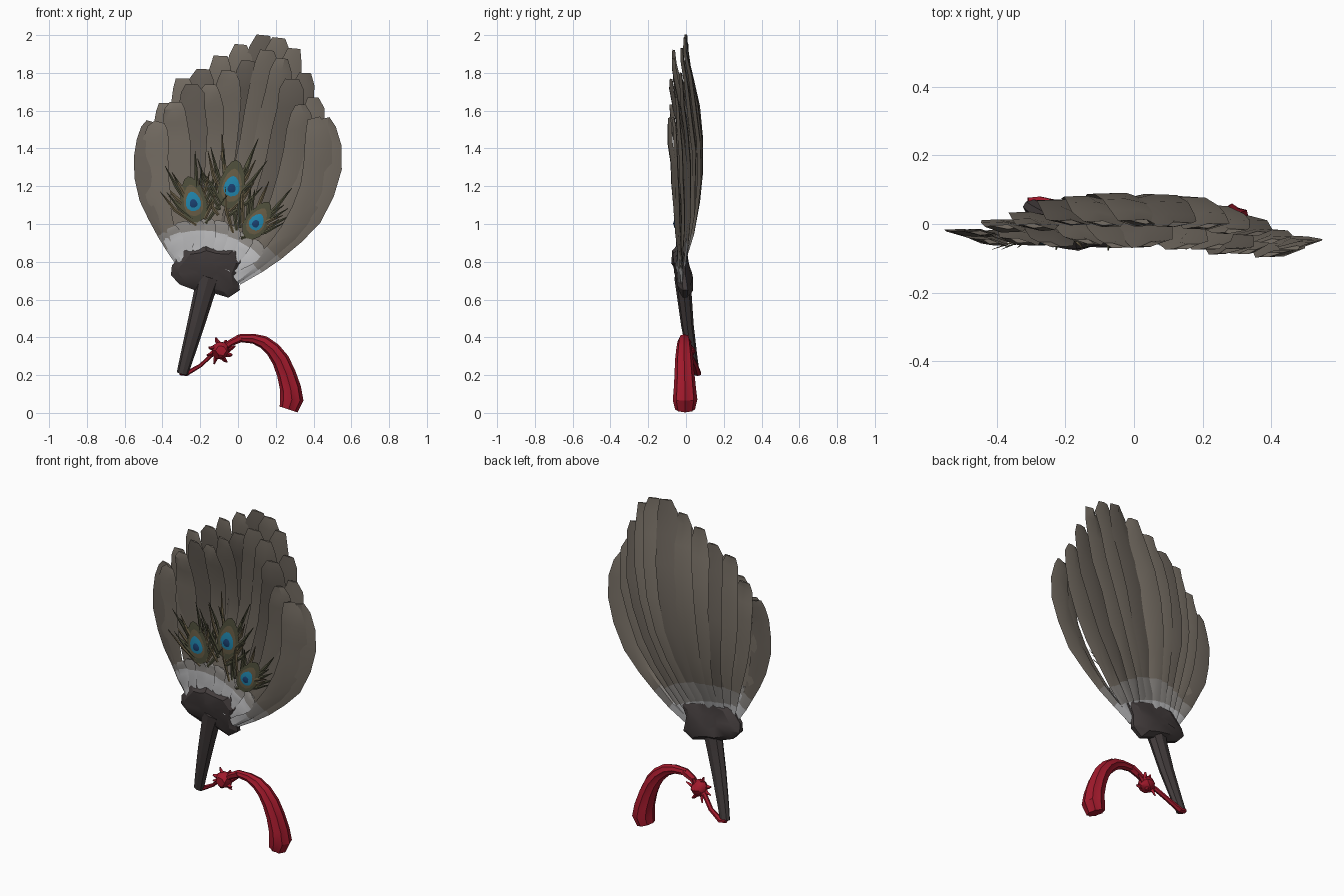
import bpy, bmesh, math, random
from mathutils import Vector as V

if "Cube" in bpy.data.objects:
    bpy.data.objects.remove(bpy.data.objects["Cube"])

random.seed(4)
R = random.uniform


def material(name, rgb):
    m = bpy.data.materials.new(name)
    m.diffuse_color = (*rgb, 1)
    m.use_nodes = True
    m.node_tree.nodes["Principled BSDF"].inputs["Base Color"].default_value = m.diffuse_color
    return m


TAUPE = material("taupe", (0.18, 0.155, 0.127))
BROWN = material("dark_taupe", (0.14, 0.12, 0.1))
MID = material("grey_down", (0.25, 0.235, 0.22))
PALE = material("pale_down", (0.48, 0.48, 0.49))
DARK = material("dark_wood", (0.055, 0.045, 0.045))
RED = material("red", (0.36, 0.01, 0.025))
OLIVE = material("olive", (0.08, 0.08, 0.045))
BRONZE = material("bronze", (0.14, 0.11, 0.06))
TEAL = material("teal", (0.015, 0.24, 0.42))
NAVY = material("navy", (0.01, 0.05, 0.16))


def build(name, pieces):
    """Join (verts, faces, material or list of materials) pieces into one object."""
    verts, faces, mats, idx = [], [], [], []
    for vs, fs, m in pieces:
        o = len(verts)
        verts += [tuple(v) for v in vs]
        faces += [[i + o for i in f] for f in fs]
        for k in (m if isinstance(m, list) else [m] * len(fs)):
            if k not in mats:
                mats.append(k)
            idx.append(mats.index(k))
    me = bpy.data.meshes.new(name)
    me.from_pydata(verts, [], faces)
    for m in mats:
        me.materials.append(m)
    me.polygons.foreach_set("material_index", idx)
    bm = bmesh.new()
    bm.from_mesh(me)
    bmesh.ops.recalc_face_normals(bm, faces=bm.faces)
    bm.to_mesh(me)
    bm.free()
    me.shade_smooth()
    me.set_sharp_from_angle(angle=math.radians(28))
    ob = bpy.data.objects.new(name, me)
    bpy.context.collection.objects.link(ob)
    return ob


def skin(rings):
    """Faces joining equal rings, with capped ends."""
    n, c = len(rings[0]), len(rings)
    fs = [[i * n + j, i * n + (j + 1) % n, (i + 1) * n + (j + 1) % n, (i + 1) * n + j]
          for i in range(c - 1) for j in range(n)]
    fs += [list(range(n))[::-1], list(range((c - 1) * n, c * n))]
    return [v for r in rings for v in r], fs


def tube(pts, radii, sides, mat, ysc=1.0, flute=0.0):
    pts = [V(p) for p in pts]
    rings = []
    for i, p in enumerate(pts):
        t = (pts[min(i + 1, len(pts) - 1)] - pts[max(i - 1, 0)]).normalized()
        n = t.cross(V((0, 1, 0)) if abs(t.y) < 0.9 else V((1, 0, 0))).normalized()
        b = n.cross(t)
        ring = []
        for k in range(sides):
            a = math.tau * k / sides
            r = radii[i] * (1 - flute * (k % 2))
            ring.append(p + n * r * math.cos(a) + b * r * ysc * math.sin(a))
        rings.append(ring)
    return (*skin(rings), mat)


STEPS = (0, .1, .2, .32, .45, .6, .74, .86, .95, 1)
WIDTH = (.35, .42, .52, .7, .9, 1, 1.02, .95, .78, .42)


def feather(root, ctrl, tip, yfun, half, roll, mats, jit=0.008):
    """Ridged blade along a quadratic curve in the xz plane."""
    p0, p1, p2 = (V((a[0], 0, a[1])) for a in (root, ctrl, tip))
    rings = []
    for t, w in zip(STEPS, WIDTH):
        p = p0 * (1 - t) ** 2 + p1 * 2 * t * (1 - t) + p2 * t * t
        d = ((p1 - p0) * (1 - t) + (p2 - p1) * t).normalized()
        n = V((d.z, 0, -d.x))
        p.y = yfun(t) + R(-jit, jit) * 0.6
        w = w * half
        q = n * R(-jit, jit) * 2.5
        Y = V((0, 1, 0))
        rings.append([p - n * (w + R(-jit, jit) * t) + Y * roll * w,
                      p + q - Y * (0.004 + 0.1 * w),
                      p + n * (w + R(-jit, jit) * t) - Y * roll * w,
                      p + q + Y * (0.004 + 0.1 * w)])
    vs, fs = skin(rings)
    ms = []
    for i in range(len(STEPS) - 1):
        ms += [mats[min(i, len(mats) - 1)]] * 4
    return vs, fs, ms + [mats[0], mats[-1]]


# long blades: back layer and a shorter front layer
TIPS = [(-.45, 1.54), (-.385, 1.64), (-.29, 1.77), (-.19, 1.82), (-.09, 1.89), (.02, 1.95),
        (.13, 2.0), (.22, 1.985), (.29, 1.93), (.35, 1.80), (.40, 1.67), (.46, 1.56)]


def layer(name, count, short, front):
    out = []
    for k in range(count):
        s = (k + 0.5 * front) / (len(TIPS) - 1)
        u = 2 * s - 1
        i = min(int(s * 11), 10)
        f = s * 11 - i
        root = (-.31 + .31 * s, .80 - .10 * s)
        tip = [TIPS[i][a] * (1 - f) + TIPS[i + 1][a] * f for a in (0, 1)]
        cut = short + (R(-.03, .03) if front else 0)
        tip = [root[a] + (tip[a] - root[a]) * cut for a in (0, 1)]
        # the outermost blades bow away and leave a slit
        cx = -.555 + 1.135 * s
        cx *= .84 if .06 < s < .94 else 1
        ctrl = (cx, 1.18 - .15 * s + .2 * (1 - u * u))
        arch = (1 - u * u) ** 1.4

        def y(t):
            return (-.025 + .092 * arch * math.sin(math.pi * min(1, t * 1.05)) + .025 * t
                    - .05 * u * u * t - .02 * u * t - front * (.012 + .05 * t * (1 - .75 * u * u))
                    + .005 * (k % 2))
        mats = [PALE, MID] + [TAUPE if (k + front) % 3 else BROWN]
        roll = (.2 if u < 0 else -.2) * (1 if front else .6)
        out.append(feather(root, ctrl, tip, y, .068 + .012 * (1 - u * u), roll, mats))
    build(name, out)


layer("back_feathers", 12, 1.0, 0)
layer("front_feathers", 11, .92, 1)

# short pale down above the hub
down = []
for k in range(8):
    s = k / 7
    root = (-.30 + .28 * s, .80 - .05 * s)
    tip = (-.37 + .49 * s, .99 + .08 * math.sin(math.pi * s) - .09 * s)
    mid = ((root[0] + tip[0]) / 2, (root[1] + tip[1]) / 2)
    down.append(feather(root, mid, tip, lambda t: -.048 + .012 * t, .05, .2, [PALE] * 6 + [MID], .005))
build("pale_down", down)

# lumpy hub holding the blades
OUT = [(-.35, .78), (-.28, .865), (-.21, .875), (-.17, .89), (-.10, .87), (-.02, .865), (.03, .80),
       (0, .73), (.01, .65), (-.05, .61), (-.15, .64), (-.23, .65), (-.31, .68), (-.355, .73)]
rings = []
for sc, y in ((.3, -.058), (.78, -.055), (1, -.03), (1, -.005), (.75, .018), (.3, .022)):
    rings.append([V((-.16 + (x + .16) * sc, y - (z - .75) * .1 + R(-.008, .008), .75 + (z - .75) * sc))
                  for x, z in OUT])
build("hub", [(*skin(rings), DARK)])

# tapered handle
build("handle", [tube([(-.155, -.015, .72), (-.18, -.01, .63), (-.225, .008, .46), (-.272, .035, .29),
                       (-.294, .05, .208)], [.066, .055, .046, .036, .031], 8, DARK, .72)])


# peacock eye plumes with loose barbs
def teardrop(c, d, ln, wd, y, mat):
    n = V((d.z, 0, -d.x))
    vs = []
    for k in range(14):
        a = math.tau * k / 14
        vs.append(c + d * ln * math.cos(a) + n * wd * math.sin(a) * (1 - .25 * math.cos(a)) + V((0, y, 0)))
    vs += [c + V((0, y - .006, 0)), c + V((0, y + .006, 0))]
    fs = [[k, (k + 1) % 14, e] for k in range(14) for e in (14, 15)]
    return vs, fs, mat


for name, x, z, size in (("left", -.24, 1.13, 1), ("middle", -.03, 1.21, 1.05), ("right", .105, 1.02, .9)):
    c, base = V((x, 0, z)), V((-.14, 0, .84))
    d = ((c - base).normalized() + V((0, 0, .7))).normalized()
    n = V((d.z, 0, -d.x))
    Y = V((0, -.045, 0))
    parts = [teardrop(c, d, .125 * size, .066 * size, -.048, OLIVE),
             teardrop(c - d * .005, d, .085 * size, .05 * size, -.053, BRONZE),
             teardrop(c - d * .01, d, .052 * size, .04 * size, -.058, TEAL),
             teardrop(c - d * .02, d, .024 * size, .02 * size, -.062, NAVY)]
    for k in range(14):
        side = 1 if k % 2 else -1
        f = (k // 2) / 6
        start = base.lerp(c, .55 + .45 * f) + n * side * .025
        go = (d + n * side * (1.0 - .75 * f + R(-.12, .12))).normalized()
        ln = R(.16, .27) * size
        mid = start + go * ln * .55
        end = mid + (go + d * R(-.2, .7)).normalized() * ln * .5
        parts.append(tube([start + Y, mid + Y + V((0, R(-.01, .012), 0)), end + Y + V((0, R(-.035, .01), 0))],
                          [.008, .01, .0015], 4, OLIVE if k % 3 else BRONZE, .4))
    build(name + "_eye_plume", parts)

# red cord from the handle end to the knot, then to the tassel
build("cord", [tube([(-.308, .06, .212), (-.275, .062, .207), (-.2, .05, .25), (-.14, .02, .305),
                     (-.09, 0, .33)], [.012, .013, .01, .01, .012], 6, RED, 1.6),
               tube([(-.09, 0, .33), (-.04, -.005, .37), (.015, -.008, .397)], [.015, .018, .022], 6, RED, 1.2)])

# knot with loose loops
bm = bmesh.new()
bmesh.ops.create_icosphere(bm, subdivisions=2, radius=.046)
kv = [v.co * R(.85, 1.15) + V((-.09, 0, .33)) for v in bm.verts]
kf = [[v.index for v in f.verts] for f in bm.faces]
bm.free()
knot = [(kv, kf, RED)]
for k in range(8):
    a = math.tau * k / 8 + R(0, .4)
    e, g = V((math.cos(a), R(-.5, .5), math.sin(a))), V((-math.sin(a), 0, math.cos(a)))
    o = V((-.09, 0, .33))
    knot.append(tube([o + e * .035, o + e * .055 + g * .01, o + e * R(.055, .08) + g * R(.01, .03)],
                     [.014, .01, .004], 4, RED))
build("knot", knot)

# drooping fluted tassel
build("tassel", [tube([(0, -.008, .396), (.08, -.01, .393), (.135, -.01, .375), (.185, -.01, .335),
                       (.225, -.01, .28), (.255, -.008, .21), (.278, -.006, .13), (.285, -.005, .07),
                       (.268, -.005, .018)],
                      [.02, .026, .034, .04, .046, .05, .056, .062, .05], 16, RED, 1.05, .14)])
